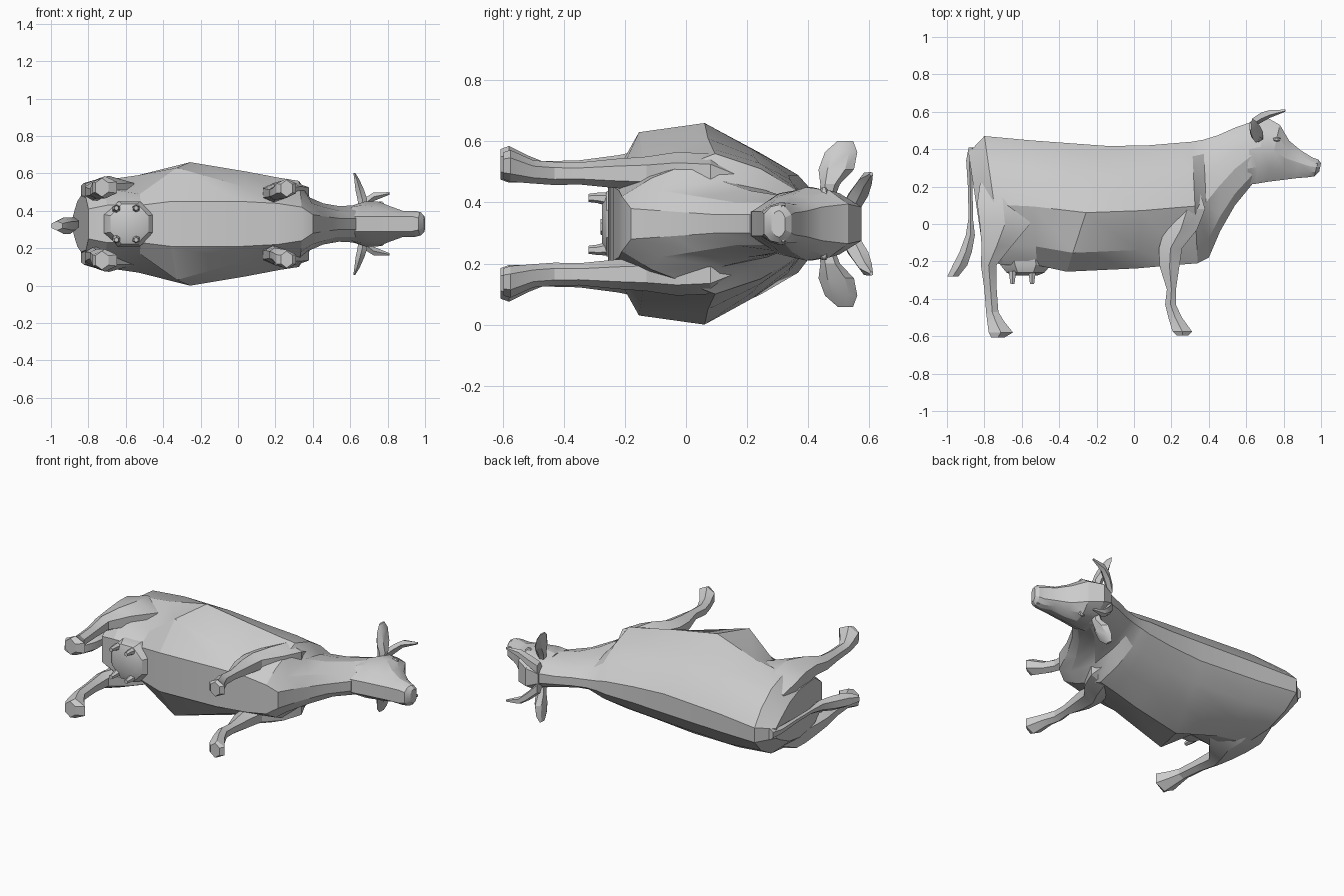
import bpy, bmesh, math

cube = bpy.data.objects.get("Cube")
if cube:
    bpy.data.objects.remove(cube, do_unlink=True)

MID = 0.33  # the cow lies on its side: height runs along y, width along z

coat = bpy.data.materials.new("plain grey")
coat.use_nodes = True
coat.diffuse_color = (0.6, 0.6, 0.6, 1)
coat.node_tree.nodes["Principled BSDF"].inputs["Base Color"].default_value = (0.6, 0.6, 0.6, 1)


def skin(name, rings, angle=25):
    """Join rings of equal point count into a closed, capped part."""
    bm = bmesh.new()
    loops = [[bm.verts.new(p) for p in ring] for ring in rings]
    n = len(loops[0])
    for a, b in zip(loops, loops[1:]):
        for i in range(n):
            j = (i + 1) % n
            bm.faces.new((a[i], a[j], b[j], b[i]))
    bm.faces.new(loops[0])
    bm.faces.new(loops[-1][::-1])
    bmesh.ops.recalc_face_normals(bm, faces=bm.faces)
    me = bpy.data.meshes.new(name)
    bm.to_mesh(me)
    bm.free()
    me.materials.append(coat)
    ob = bpy.data.objects.new(name, me)
    bpy.context.collection.objects.link(ob)
    bpy.ops.object.select_all(action='DESELECT')
    ob.select_set(True)
    bpy.context.view_layer.objects.active = ob
    bpy.ops.object.shade_smooth_by_angle(angle=math.radians(angle))
    return ob


def tube(name, steps, axis, side=1, n=6):
    """Steps are (x, y, offset from the middle, radius 1, radius 2)."""
    rings = []
    for x, y, w, a, b in steps:
        ring = []
        for k in range(n):
            t = math.tau * (k + 0.5) / n
            c, s = a * math.cos(t), b * math.sin(t)
            d = {'x': (0, c, s), 'y': (c, 0, s), 'z': (c, s, 0)}[axis]
            ring.append((x + d[0], y + d[1], MID + side * (w + d[2])))
        rings.append(ring)
    return skin(name, rings)


def loft(name, sections, levels):
    """Sections are top x, y, bottom x, y and half widths at each level."""
    rings = []
    for xt, yt, xb, yb, widths in sections:
        half = [(xt + (xb - xt) * f, yt + (yb - yt) * f, w) for f, w in zip(levels, widths)]
        rings.append([(x, y, MID + w) for x, y, w in half] +
                     [(x, y, MID - w) for x, y, w in reversed(half)])
    return skin(name, rings)


# Trunk and neck
loft("body", [
    (-.885, .38, -.80, -.19, (.03, .07, .12, .15, .14, .08)),
    (-.80, .47, -.70, -.22, (.045, .13, .20, .23, .19, .10)),
    (-.55, .447, -.52, -.22, (.055, .16, .23, .26, .16, .10)),
    (-.14, .417, -.36, -.255, (.06, .16, .245, .33, .30, .12)),
    (.07, .42, .02, -.237, (.05, .145, .22, .28, .20, .12)),
    (.25, .435, .21, -.22, (.04, .12, .20, .245, .16, .11)),
    (.31, .44, .34, -.21, (.03, .11, .18, .23, .15, .09)),
    (.37, .45, .40, -.18, (.025, .07, .11, .14, .11, .05)),
    (.45, .475, .46, -.04, (.025, .06, .09, .11, .09, .04)),
    (.54, .515, .54, .10, (.025, .06, .085, .095, .07, .03)),
    (.64, .55, .63, .21, (.03, .07, .09, .10, .07, .03)),
], (0, .12, .30, .53, .85, 1))

# Head from the poll to the muzzle
loft("head", [
    (.63, .555, .60, .21, (.03, .07, .10, .09, .04)),
    (.70, .575, .65, .215, (.055, .10, .12, .10, .04)),
    (.78, .53, .71, .225, (.065, .11, .12, .09, .04)),
    (.83, .445, .79, .235, (.055, .085, .095, .075, .04)),
    (.89, .395, .87, .245, (.042, .063, .07, .06, .04)),
    (.955, .355, .93, .25, (.036, .062, .07, .06, .04)),
    (.985, .345, .965, .255, (.03, .053, .062, .056, .032)),
    (1.0, .325, .99, .28, (.02, .037, .044, .038, .02)),
], (0, .2, .45, .75, 1))

for side, word in ((1, "left"), (-1, "right")):
    # Legs with hooves
    tube(word + "_hind_leg", [
        (-.71, .22, .13, .13, .06), (-.70, .11, .165, .16, .08),
        (-.69, .0, .18, .155, .077), (-.735, -.12, .185, .092, .062),
        (-.777, -.22, .175, .048, .05), (-.767, -.35, .17, .038, .038),
        (-.758, -.47, .17, .038, .035), (-.74, -.52, .18, .052, .045),
        (-.712, -.58, .195, .075, .06), (-.728, -.607, .195, .04, .05)], 'y', side)
    tube(word + "_front_leg", [
        (.29, .18, .13, .07, .05), (.285, .08, .16, .11, .07),
        (.25, -.03, .165, .10, .07), (.195, -.13, .165, .072, .055),
        (.19, -.23, .165, .06, .048), (.20, -.35, .165, .028, .036),
        (.195, -.43, .165, .033, .038), (.22, -.50, .17, .042, .038),
        (.258, -.575, .19, .06, .052), (.26, -.597, .19, .035, .045)], 'y', side)
    # Ears and horns
    tube(word + "_ear", [
        (.665, .46, .08, .022, .025), (.665, .472, .13, .03, .032),
        (.652, .492, .178, .027, .058), (.636, .508, .235, .016, .053),
        (.622, .522, .272, .006, .025)], 'z', side)
    tube(word + "_horn", [
        (.63, .54, .06, .028, .04), (.68, .572, .11, .03, .032),
        (.725, .59, .145, .023, .024), (.81, .607, .163, .006, .007)], 'x', side, 5)
    # Eyes and nostrils
    tube(word + "_eye", [
        (.762, .452, .09, .026, .018), (.762, .452, .111, .020, .013),
        (.762, .452, .119, .010, .007)], 'z', side)
    tube(word + "_nostril", [
        (.972, .318, .04, .016, .012), (.972, .318, .06, .010, .007)], 'z', side)
    # Teats
    for x, place in ((-.65, "rear"), (-.545, "front")):
        tube(f"{word}_{place}_teat", [
            (x, -.25, .08, .024, .024), (x, -.29, .085, .017, .017),
            (x, -.32, .085, .013, .013)], 'y', side)

# Udder
tube("udder", [
    (-.59, -.15, 0, .16, .13), (-.58, -.22, 0, .145, .13),
    (-.58, -.26, 0, .11, .115), (-.58, -.275, 0, .07, .08)], 'y', 1, 8)

# Tail with a brush at the end
tube("tail", [
    (-.865, .41, 0, .022, .035), (-.88, .34, 0, .02, .025),
    (-.875, .18, 0, .014, .018), (-.873, .03, 0, .014, .018),
    (-.875, -.06, 0, .028, .035), (-.90, -.15, -.01, .038, .045),
    (-.93, -.22, -.01, .045, .045), (-.968, -.28, -.01, .034, .025)], 'y')
